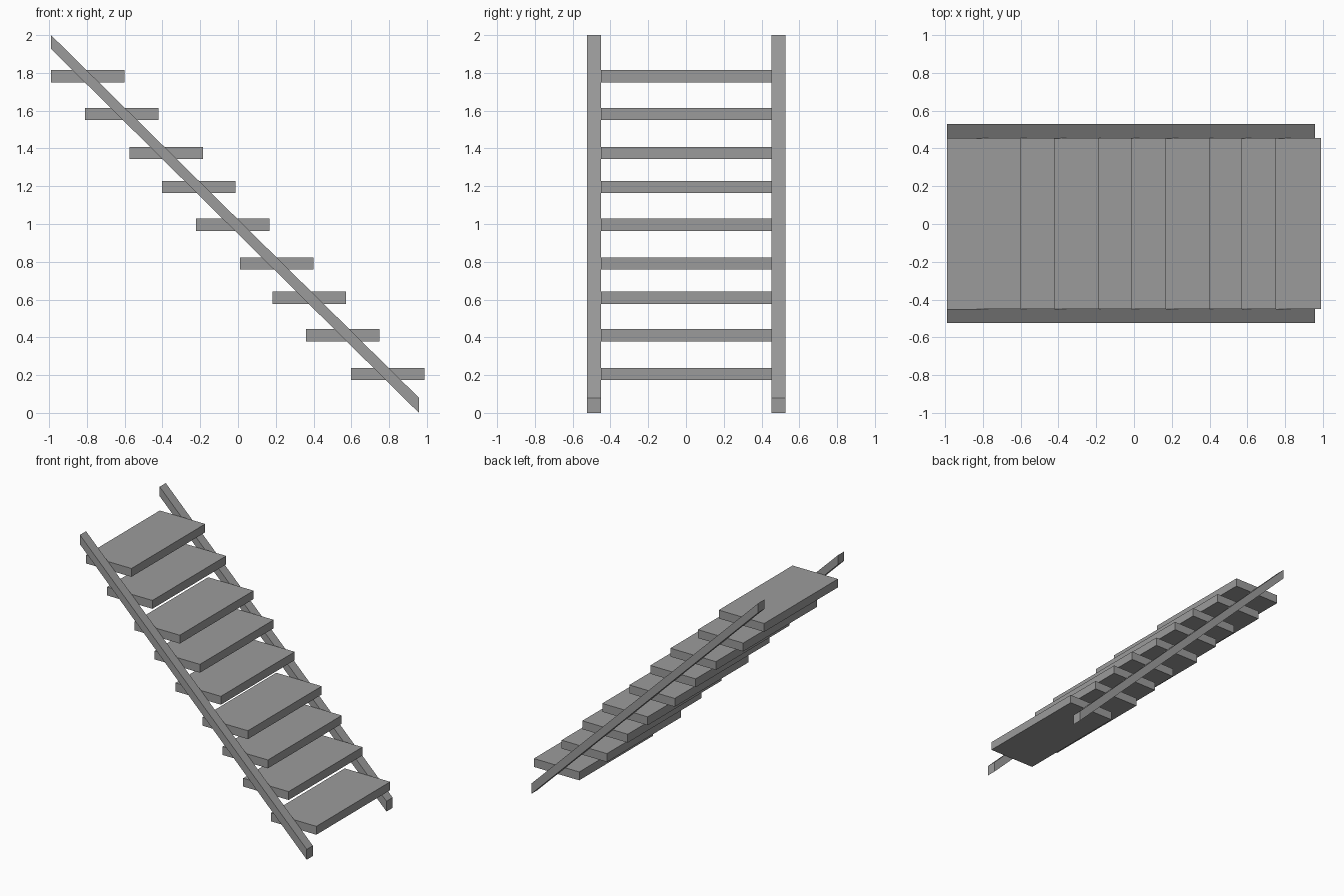
import bpy
import bmesh

cube = bpy.data.objects.get("Cube")
if cube:
    bpy.data.objects.remove(cube, do_unlink=True)

# Single plain grey
grey = bpy.data.materials.new("plain grey")
color = (0.33, 0.33, 0.33, 1)
grey.use_nodes = True
grey.diffuse_color = color
grey.node_tree.nodes["Principled BSDF"].inputs["Base Color"].default_value = color


def extrude_profile(name, profile, y0, y1):
    """Solid made from an (x, z) outline swept from y0 to y1."""
    bm = bmesh.new()
    face = bm.faces.new([bm.verts.new((x, y0, z)) for x, z in profile])
    swept = bmesh.ops.extrude_face_region(bm, geom=[face])["geom"]
    verts = [v for v in swept if isinstance(v, bmesh.types.BMVert)]
    bmesh.ops.translate(bm, verts=verts, vec=(0, y1 - y0, 0))
    bmesh.ops.recalc_face_normals(bm, faces=bm.faces)
    mesh = bpy.data.meshes.new(name)
    bm.to_mesh(mesh)
    bm.free()
    mesh.materials.append(grey)
    obj = bpy.data.objects.new(name, mesh)
    bpy.context.collection.objects.link(obj)
    return obj


# Sloping side rails with plumb-cut ends
rail = [(-0.99, 2.0), (-0.99, 1.927), (0.958, 0.0), (0.958, 0.08)]
extrude_profile("front_rail", rail, -0.525, -0.45)
extrude_profile("back_rail", rail, 0.453, 0.528)

# Treads, from the top down: left edge and upper surface
TREAD_DEPTH, TREAD_THICKNESS = 0.39, 0.065
treads = [(-0.99, 1.815), (-0.81, 1.615), (-0.575, 1.408),
          (-0.402, 1.228), (-0.222, 1.028), (0.01, 0.823),
          (0.182, 0.642), (0.36, 0.444), (0.598, 0.238)]
for i, (x, top) in enumerate(treads, 1):
    right, bottom = x + TREAD_DEPTH, top - TREAD_THICKNESS
    outline = [(x, top), (x, bottom), (right, bottom), (right, top)]
    extrude_profile(f"tread_{i}", outline, -0.45, 0.455)
